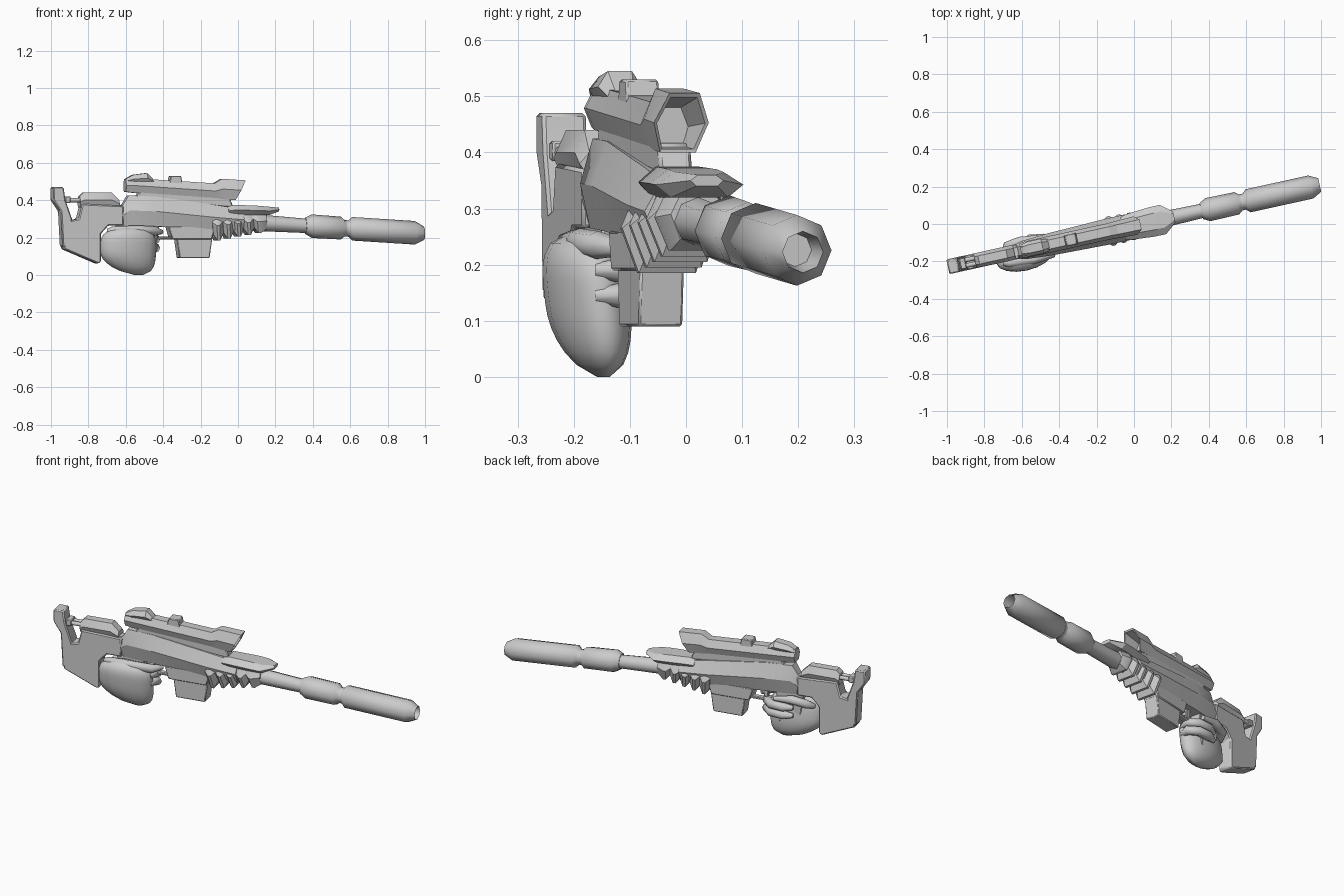
import bpy, bmesh, math
from mathutils import Vector

old = bpy.data.objects.get("Cube")
if old:
    bpy.data.objects.remove(old, do_unlink=True)

grey = bpy.data.materials.new("plain grey")
grey.use_nodes = True
shade = (.6, .6, .6, 1)
grey.diffuse_color = shade
grey.node_tree.nodes["Principled BSDF"].inputs["Base Color"].default_value = shade

yaw = math.radians(12.4)
slim, medium, wide = .03, .04, .06


def place(along, across, height):
    """Turn a point of the straight rifle into its yawed position."""
    return Vector((along - across * math.sin(yaw),
                   along * math.tan(yaw) + across * math.cos(yaw) - .01, height))


def finish(name, bm, smooth, bevel=0):
    bmesh.ops.recalc_face_normals(bm, faces=bm.faces)
    mesh = bpy.data.meshes.new(name)
    bm.to_mesh(mesh)
    bm.free()
    mesh.materials.append(grey)
    part = bpy.data.objects.new(name, mesh)
    bpy.context.collection.objects.link(part)
    if bevel:
        modifier = part.modifiers.new("cut edges", "BEVEL")
        modifier.width = bevel
        modifier.segments = 1
    bpy.ops.object.select_all(action="DESELECT")
    part.select_set(True)
    bpy.context.view_layer.objects.active = part
    bpy.ops.object.shade_smooth_by_angle(angle=math.radians(smooth))


def loft(name, rings, smooth=30):
    """Bridge rings of points and close both ends."""
    bm = bmesh.new()
    loops = [[bm.verts.new(place(*point)) for point in ring] for ring in rings]
    for first, second in zip(loops, loops[1:]):
        for i in range(len(first)):
            bm.faces.new((first[i - 1], first[i], second[i], second[i - 1]))
    bm.faces.new(loops[0])
    bm.faces.new(loops[-1])
    finish(name, bm, smooth)


def section(along, top, low, width, lean=0):
    """Six-sided cross-section, narrower at top and bottom."""
    middle = (top + low) / 2
    right = [(along + lean, width * .55, top), (along + lean / 2, width, middle),
             (along, width * .65, low)]
    return right + [(x, -y, z) for x, y, z in reversed(right)]


def hull(name, stations):
    loft(name, [section(*station) for station in stations])


def slab(name, outline, width, bevel=.006):
    """Side outline given thickness across the rifle."""
    bm = bmesh.new()
    face = bm.faces.new([bm.verts.new(place(x, -width, z)) for x, z in outline])
    grown = bmesh.ops.extrude_face_region(bm, geom=[face])["geom"]
    bmesh.ops.translate(bm, vec=place(0, width, 0) - place(0, -width, 0),
                        verts=[item for item in grown if isinstance(item, bmesh.types.BMVert)])
    finish(name, bm, smooth=30, bevel=bevel)


def block(name, back, front, low, high, width, taper=0):
    """Straight-sided block whose lower end narrows by the taper."""
    slab(name, [(back, high), (front, high), (front - taper, low), (back + taper, low)],
         width, bevel=.004)


def circle(sides):
    for i in range(sides):
        angle = math.tau * i / sides
        yield math.cos(angle), math.sin(angle)


def turned(name, stations):
    """Eight-sided round part on the gently falling bore line."""
    rings = []
    for along, radius in stations:
        bore = .286 - .064 * along
        rings.append([(along, radius * c, bore + radius * s) for c, s in circle(8)])
    loft(name, rings, smooth=50)


def limb(name, path, radius, sides=8):
    """Round limb along a path, tapering at both tips."""
    path = [Vector(point) for point in path]
    rings = []
    for i, point in enumerate(path):
        tip = i in (0, len(path) - 1)
        ahead = (path[min(i + 1, len(path) - 1)] - path[max(i - 1, 0)]).normalized()
        side = ahead.cross(Vector((0, 0, 1))).normalized()
        rise = side.cross(ahead)
        size = radius / 2 if tip else radius
        rings.append([point + size * (side * c + rise * s) for c, s in circle(sides)])
    loft(name, rings, smooth=70)


# Shoulder end: pad, adjusting rods, stock and cheek rest
slab("butt_pad", [(-.995, .47), (-.94, .47), (-.93, .4), (-.895, .3), (-.895, .15),
                  (-.945, .15), (-.955, .34), (-.995, .4)], medium)
for side in (-1, 1):
    y = side * slim / 2
    limb("adjuster_rod", [(-.98, y, .4), (-.94, y, .4), (-.84, y, .4), (-.8, y, .4)], .012)
block("adjuster_collar", -.93, -.9, .385, .42, slim)
slab("stock", [(-.94, .14), (-.91, .29), (-.86, .3), (-.84, .38), (-.62, .37), (-.62, .265),
               (-.7, .265), (-.74, .22), (-.74, .07), (-.755, .06)], medium)
hull("cheek_rest", [(-.85, .42, .36, medium), (-.83, .44, .36, medium),
                    (-.68, .44, .36, medium), (-.64, .4, .36, medium)])

# Receiver
hull("receiver", [(-.73, .37, .265, medium), (-.62, .375, .265, medium),
                  (-.59, .425, .265, .05), (-.45, .42, .26, wide),
                  (-.13, .375, .24, .07), (.02, .35, .24, .07)])

# Ribbed fore-end: each rib is a groove followed by a broad ridge
ribs = []
for i in range(5):
    start = -.14 + i * .055
    low = .185 + i * .01
    width = .08 - i * .003
    ribs += [section(start, .345, low + slim, width * .8, -.02),
             section(start + .02, .345, low, width, -.02),
             section(start + .035, .345, low, width, -.02)]
ribs.append(section(.145, .335, .245, .05))
loft("fore_end", ribs)
hull("fore_end_cover", [(-.06, .365, .32, wide), (-.03, .375, .32, .07),
                        (.1, .37, .32, .08), (.155, .365, .32, .08), (.215, .36, .34, slim)])

# Barrel, and silencer with a hollow muzzle
turned("barrel", [(.08, .045), (.38, .038)])
turned("silencer", [(.36, .044), (.395, .063), (.55, .061), (.57, .044), (.59, .044),
                    (.61, .063), (.945, .063), (.993, .037), (.93, slim)])

# Sight: tube with a slanted hollow hood, rear hump, dial and rail
hull("scope", [(-.605, .513, .445, medium), (-.57, .518, .44, .044),
               (-.13, .49, .408, .044), (-.09, .514, .405, .046),
               (-.02, .506, .4, .05, .055), (-.02, .498, .406, .044, .05),
               (-.07, .48, .412, slim)])
hull("scope_hump", [(-.6, .515, .49, slim), (-.565, .535, .49, medium),
                    (-.49, .545, .49, medium), (-.455, .51, .49, slim)])
block("scope_dial", -.375, -.3, .53, .48, slim, taper=.01)
slab("scope_rail", [(-.55, .41), (-.53, .45), (-.05, .415), (-.03, .36)], slim)

# Magazine, trigger and grip
block("magazine_well", -.38, -.13, .19, .26, .046, taper=.02)
block("magazine", -.335, -.145, .09, .2, medium, taper=.015)
block("trigger_guard", -.53, -.36, .19, .205, slim / 2)
block("trigger", -.45, -.425, .21, .27, .01)
block("pistol_grip", -.65, -.5, .09, .27, slim, taper=.02)

# Clenched hand: a rounded fist drawn forward to a point underneath
fist = []
steps = 12
for i in range(steps + 1):
    level = 2 * i / steps - 1
    power = 4 if level > 0 else 2
    girth = max(math.sqrt(1 - abs(level) ** power), .15)
    centre = -.595 + .06 * max(-level, 0) ** 2
    sway = -.035 - .015 * level
    fist.append([(centre + .15 * girth * c, sway + .07 * girth * s, .13 + .13 * level)
                 for c, s in circle(16)])
loft("hand", fist, smooth=60)
limb("first_finger", [(-.71, -.045, .235), (-.68, -.05, .235), (-.55, -.06, .24),
                      (-.45, -.05, .235), (-.41, 0, .23)], .025)
limb("thumb", [(-.7, 0, .2), (-.67, medium, .225), (-.6, .05, .24), (-.5, .05, .23)], .025)
for height in (.19, .145):
    limb("wrapped_finger", [(-.46, -.05, height), (-.44, 0, height), (-.48, medium, height),
                            (-.55, .05, height), (-.6, .04, height)], .025)
